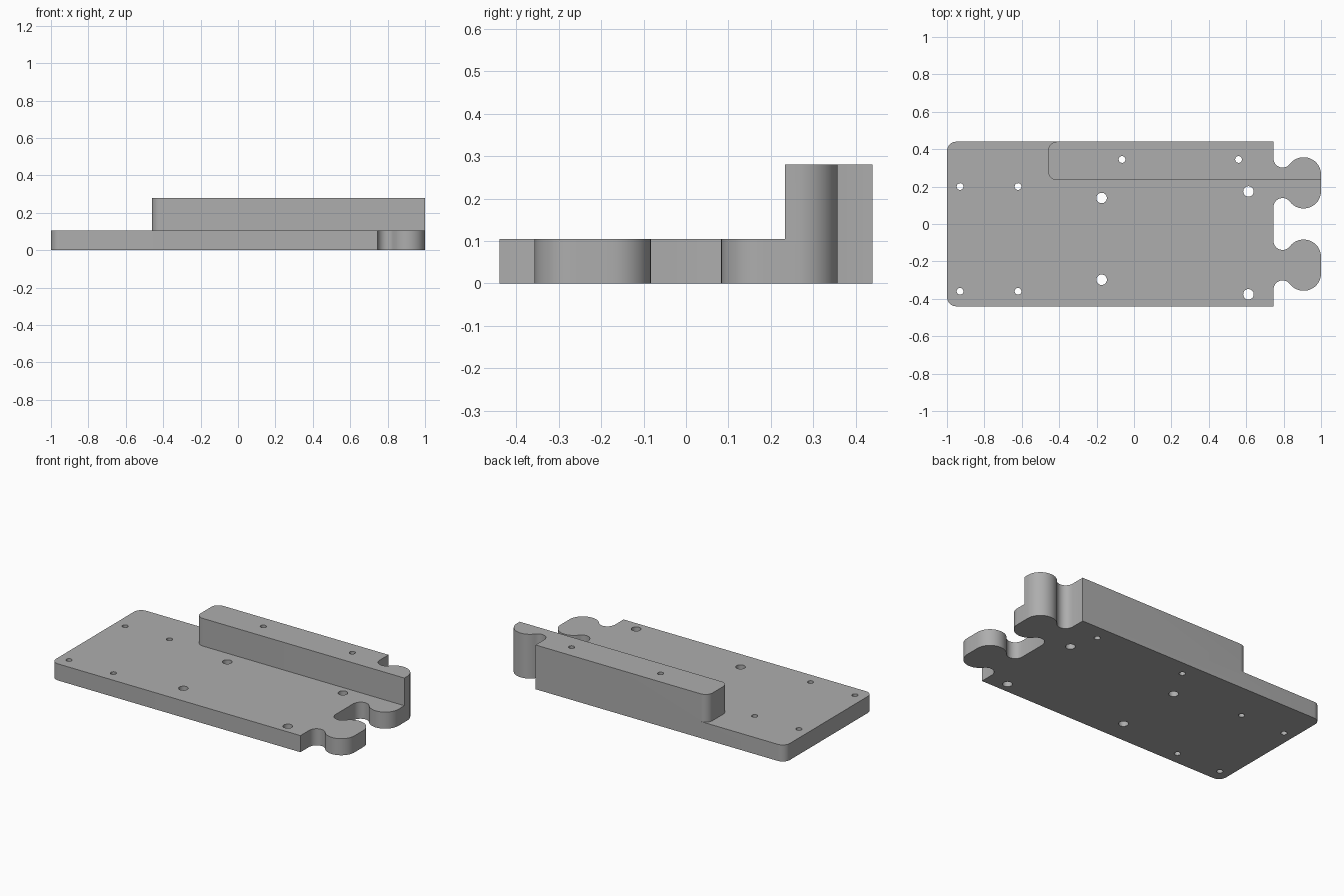
import bpy, bmesh, math
from math import pi

if "Cube" in bpy.data.objects:
    bpy.data.objects.remove(bpy.data.objects["Cube"])

WALL, HALF_Y, PLATE_H, BAR_H, BAR_Y = 0.745, 0.44, 0.105, 0.28, 0.234

grey = bpy.data.materials.new("plain_grey")
grey.diffuse_color = (0.42, 0.42, 0.42, 1)
grey.use_nodes = True
grey.node_tree.nodes["Principled BSDF"].inputs["Base Color"].default_value = grey.diffuse_color


def arc(cx, cy, r, a0, a1, n):
    return [(cx + r * math.cos(a0 + (a1 - a0) * i / n),
             cy + r * math.sin(a0 + (a1 - a0) * i / n)) for i in range(n + 1)]


def half_tab(cy, side):
    """Edge of one half of a tab, from the plate wall to the tip."""
    kx, ky, kr = 0.907, 0.044, 0.093          # knob rounding
    nx, ny = 0.7945, 0.13                     # neck hollow
    nr = math.hypot(kx - nx, ky - ny) - kr
    a = math.atan2(ky - ny, kx - nx)
    pts = arc(nx, ny, nr, pi, 2 * pi + a, 16)
    pts += arc(kx, ky, kr, pi + a, 0, 20)[1:]
    pts[0] = (WALL, ny)
    return [(x, cy + side * y) for x, y in pts]


def prism(name, outline, z0, z1):
    bm = bmesh.new()
    face = bm.faces.new([bm.verts.new((x, y, z0)) for x, y in outline])
    top = bmesh.ops.extrude_face_region(bm, geom=[face])["geom"]
    bmesh.ops.translate(bm, vec=(0, 0, z1 - z0),
                        verts=[v for v in top if isinstance(v, bmesh.types.BMVert)])
    bmesh.ops.recalc_face_normals(bm, faces=bm.faces)
    mesh = bpy.data.meshes.new(name)
    bm.to_mesh(mesh)
    bm.free()
    mesh.materials.append(grey)
    obj = bpy.data.objects.new(name, mesh)
    bpy.context.collection.objects.link(obj)
    return obj


def combine(target, other, operation):
    mod = target.modifiers.new(operation.lower(), 'BOOLEAN')
    mod.operation, mod.object, mod.solver = operation, other, 'EXACT'
    bpy.context.view_layer.objects.active = target
    bpy.ops.object.modifier_apply(modifier=mod.name)
    bpy.data.objects.remove(other)


# Plate with two knobbed tabs on its right end
R = 0.05
outline = [(WALL, -HALF_Y)]
for cy in (-0.22, 0.22):
    outline += half_tab(cy, -1) + half_tab(cy, 1)[::-1]
outline += [(WALL, HALF_Y)]
outline += arc(-1 + R, HALF_Y - R, R, pi / 2, pi, 10)
outline += arc(-1 + R, -HALF_Y + R, R, pi, 1.5 * pi, 10)
plate = prism("base_plate", outline, 0, PLATE_H)

# Raised rail along the back, running out over half of the rear tab
rail_outline = [(1.0, BAR_Y)] + half_tab(0.22, 1)[::-1] + [(WALL, HALF_Y)]
rail_outline += arc(-0.46 + R, HALF_Y - R, R, pi / 2, pi, 10)
rail_outline += arc(-0.46 + R, BAR_Y + R, R, pi, 1.5 * pi, 10)
rail = prism("back_rail", rail_outline, 0, BAR_H)
combine(plate, rail, 'UNION')

# Small and large through holes
small = [(-0.93, 0.2), (-0.62, 0.2), (-0.93, -0.36), (-0.62, -0.36),
         (-0.064, 0.345), (0.559, 0.345)]
large = [(-0.173, 0.139), (-0.173, -0.298), (0.612, 0.174), (0.612, -0.376)]
for centres, radius in ((small, 0.018), (large, 0.028)):
    for x, y in centres:
        drill = prism("drill", arc(x, y, radius, 0, 2 * pi, 32)[:-1], -0.1, 0.4)
        drill.hide_render = True
        combine(plate, drill, 'DIFFERENCE')

plate.select_set(True)
bpy.context.view_layer.objects.active = plate
bpy.ops.object.shade_smooth_by_angle(angle=math.radians(30))
